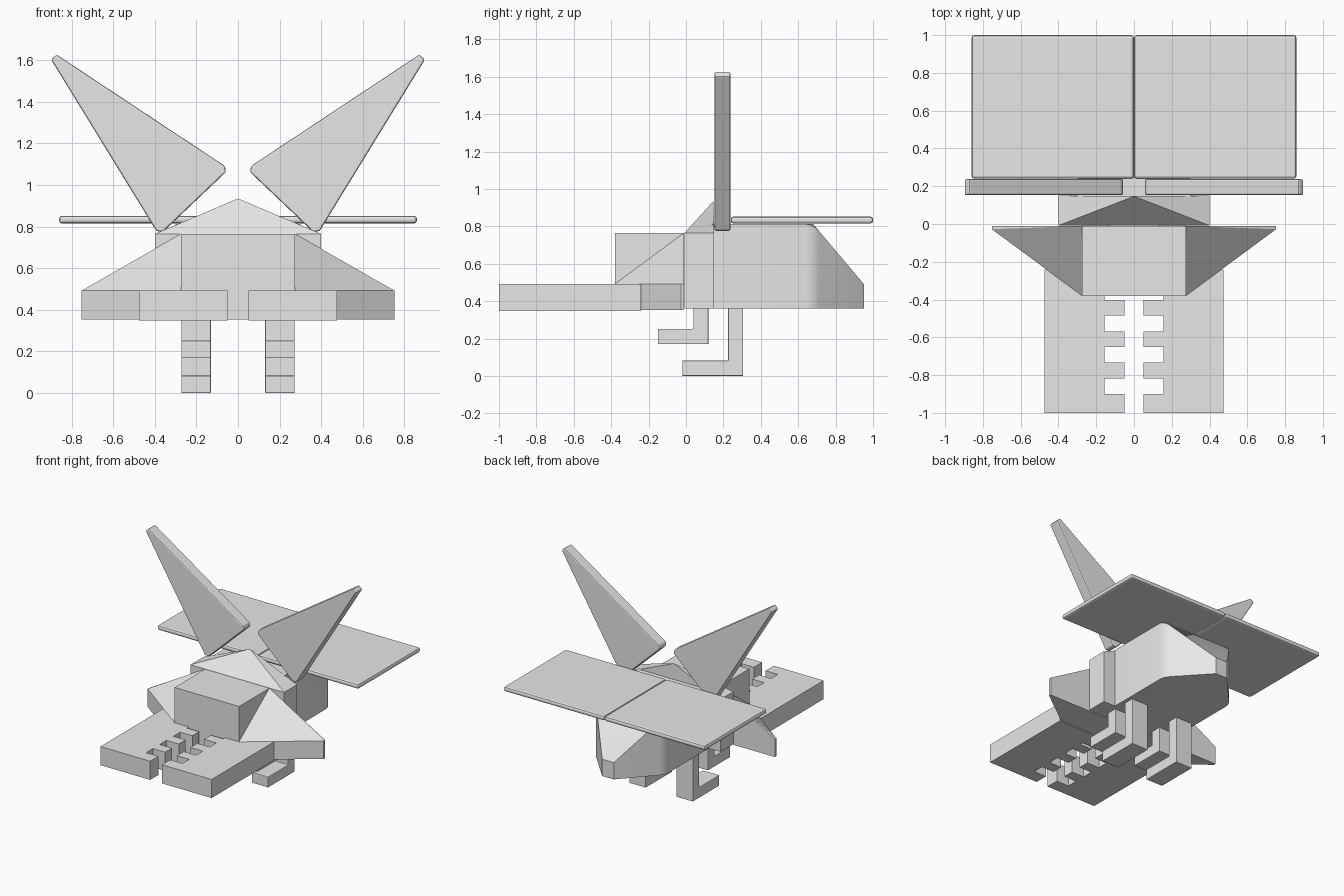
import bpy, bmesh, math
from itertools import product

if "Cube" in bpy.data.objects:
    bpy.data.objects.remove(bpy.data.objects["Cube"])

grey = bpy.data.materials.new("plain_grey")
grey.diffuse_color = (0.8, 0.8, 0.8, 1)
grey.use_nodes = True
grey.node_tree.nodes["Principled BSDF"].inputs["Base Color"].default_value = grey.diffuse_color


def finish(name, bm, mirror=False, bevel=0.0):
    bmesh.ops.recalc_face_normals(bm, faces=bm.faces)
    me = bpy.data.meshes.new(name)
    bm.to_mesh(me)
    bm.free()
    ob = bpy.data.objects.new(name, me)
    bpy.context.collection.objects.link(ob)
    me.materials.append(grey)
    if bevel:
        mod = ob.modifiers.new("soft_edges", 'BEVEL')
        mod.width, mod.segments = bevel, 2
    if mirror:
        mod = ob.modifiers.new("mirror", 'MIRROR')
        mod.use_mirror_merge = False
    return ob


def hull(points):
    """Convex block around a few corner points."""
    bm = bmesh.new()
    for p in points:
        bm.verts.new(p)
    bmesh.ops.convex_hull(bm, input=bm.verts)
    bmesh.ops.dissolve_limit(bm, angle_limit=0.01, verts=bm.verts, edges=bm.edges)
    return bm


def box(x, y, z):
    return hull(product(x, y, z))


def prism(profile, place, a, b):
    """Extrude a 2D outline from a to b; place maps (u, v, depth) to xyz."""
    bm = bmesh.new()
    lo = [bm.verts.new(place(u, v, a)) for u, v in profile]
    hi = [bm.verts.new(place(u, v, b)) for u, v in profile]
    bm.faces.new(lo)
    bm.faces.new(hi)
    n = len(profile)
    for i in range(n):
        j = (i + 1) % n
        bm.faces.new((lo[i], lo[j], hi[j], hi[i]))
    return bm


# Toothed jaws, notched along the inner edge
outline = [(0.475, -0.24), (0.475, -1.0), (0.05, -1.0)]
for i in range(4):
    y = -0.90 + i * 0.166
    outline += [(0.05, y), (0.155, y), (0.155, y + 0.083), (0.05, y + 0.083)]
outline.append((0.05, -0.24))
finish("jaw", prism(outline, lambda u, v, d: (u, v, d), 0.348, 0.492), mirror=True)

# Head block with a sloping cheek on each side
finish("head", box((-0.275, 0.275), (-0.38, -0.01), (0.353, 0.765)))
cheek = [(0.275, -0.01, 0.765)]
for z in (0.353, 0.492):
    cheek += [(0.275, -0.01, z), (0.275, -0.38, z), (0.752, -0.01, z), (0.752, -0.028, z)]
finish("cheek", hull(cheek), mirror=True)

# Thorax with a peaked top
thorax = list(product((-0.4, 0.4), (-0.008, 0.15), (0.36, 0.765)))
finish("thorax", hull(thorax + [(0, 0.147, 0.935)]))

# Abdomen, tapering to a narrow tail
pts = list(product((-0.3, 0.3), (0.14, 0.68), (0.36, 0.812)))
pts += list(product((-0.05, 0.05), (0.952,), (0.36, 0.49)))
bm = hull(pts)
corners = [e for e in bm.edges
           if all(abs(v.co.y - 0.68) < 1e-3 for v in e.verts)
           and abs(e.verts[0].co.x - e.verts[1].co.x) < 1e-3]
bmesh.ops.bevel(bm, geom=corners, offset=0.04, segments=3, profile=0.5, affect='EDGES')
abdomen = finish("abdomen", bm)
bpy.context.view_layer.objects.active = abdomen
abdomen.select_set(True)
bpy.ops.object.shade_smooth_by_angle(angle=math.radians(30))
abdomen.select_set(False)

# L-shaped legs: (name, toe y, shin y, heel y, ground z)
for name, toe, shin, heel, z in (("front_leg", -0.15, 0.04, 0.12, 0.17),
                                 ("back_leg", -0.02, 0.225, 0.305, 0.0)):
    ell = [(toe, z), (heel, z), (heel, 0.37), (shin, 0.37), (shin, z + 0.082), (toe, z + 0.082)]
    finish(name, prism(ell, lambda u, v, d: (d, u, v), 0.13, 0.272), mirror=True, bevel=0.004)

# Flat wing covers
finish("wing_cover", box((0.001, 0.86), (0.24, 1.0), (0.815, 0.852)), mirror=True, bevel=0.014)

# Upright triangular wings with blunted corners
tri = [(0.057, 1.063), (0.36, 0.775), (0.392, 0.778),
       (0.898, 1.602), (0.872, 1.627), (0.064, 1.092)]
finish("wing", prism(tri, lambda u, v, d: (u, d, v), 0.153, 0.237), mirror=True, bevel=0.008)
